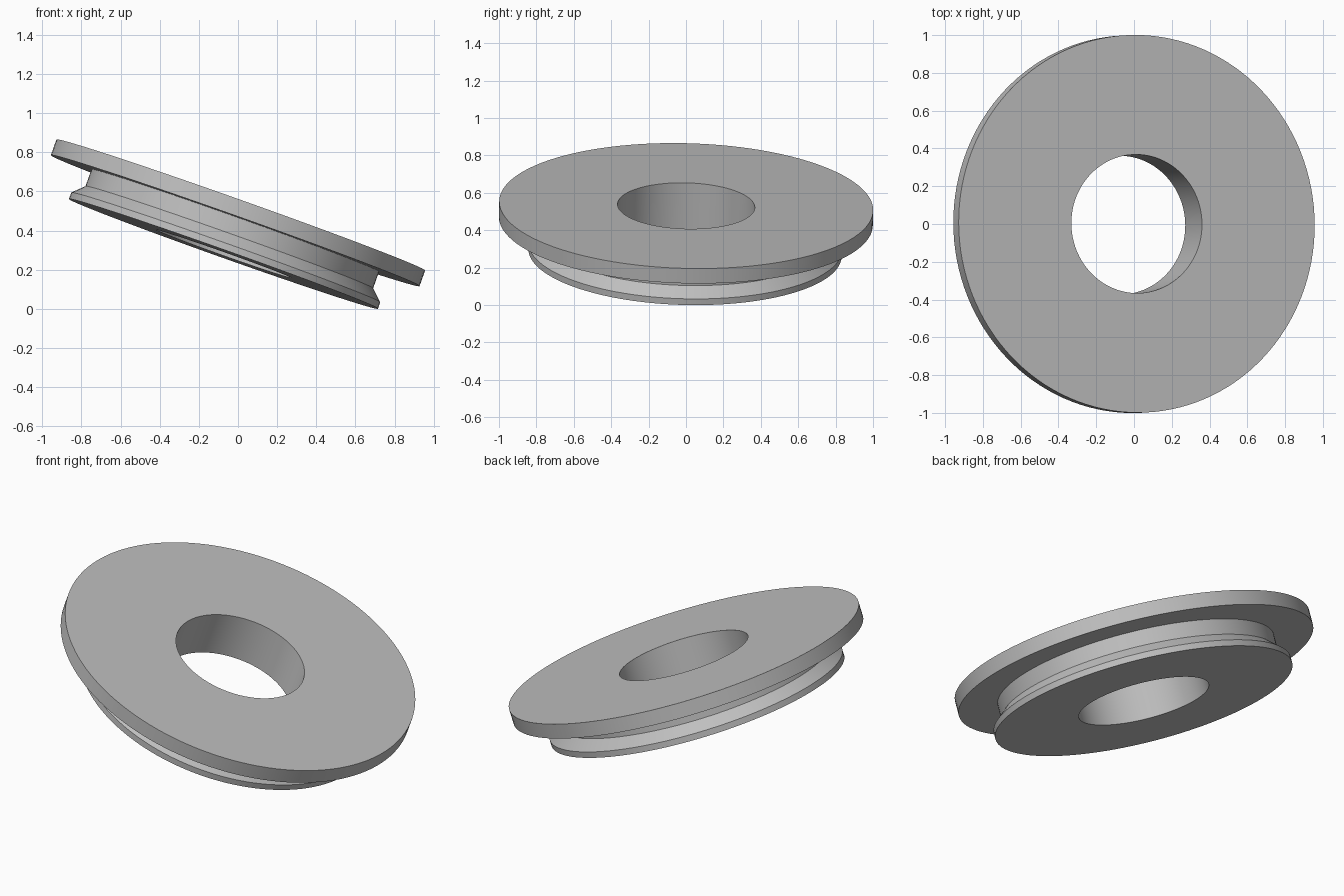
import bpy
import bmesh
import math
from mathutils import Vector, Matrix

cube = bpy.data.objects.get("Cube")
if cube:
    bpy.data.objects.remove(cube, do_unlink=True)

# Plain grey material
GREY = (0.52, 0.52, 0.52, 1.0)
grey = bpy.data.materials.new("plain grey")
grey.use_nodes = True
grey.diffuse_color = GREY
grey.node_tree.nodes["Principled BSDF"].inputs["Base Color"].default_value = GREY

# Lathe profile (radius, height along the axis): wide disc, neck, flared lip, bore
BORE = 0.367
PROFILE = [
    (BORE, 0), (1, 0), (1, -0.085),
    (0.78, -0.085), (0.78, -0.175),
    (0.838, -0.23), (0.838, -0.265), (BORE, -0.265),
]
SEGMENTS = 128

bm = bmesh.new()
verts = [bm.verts.new((r, 0, h)) for r, h in PROFILE]
edges = [bm.edges.new((v, verts[(i + 1) % len(verts)])) for i, v in enumerate(verts)]
bmesh.ops.spin(bm, geom=verts + edges, cent=(0, 0, 0), axis=(0, 0, 1),
               angle=math.tau, steps=SEGMENTS, use_duplicate=False)
bmesh.ops.remove_doubles(bm, verts=bm.verts, dist=0.0001)
bmesh.ops.recalc_face_normals(bm, faces=bm.faces)

# Lean the ring towards its left side and slightly back
lean, heading = math.radians(19.6), math.radians(4.2)
axis = Vector((math.sin(lean) * math.cos(heading),
               math.sin(lean) * math.sin(heading), math.cos(lean)))
tilt = Vector((0, 0, 1)).rotation_difference(axis).to_matrix().to_4x4()
bm.transform(tilt)

# Centre it and stand it on the ground
lows = [min(v.co[i] for v in bm.verts) for i in range(3)]
highs = [max(v.co[i] for v in bm.verts) for i in range(3)]
bm.transform(Matrix.Translation((-(lows[0] + highs[0]) / 2,
                                 -(lows[1] + highs[1]) / 2, -lows[2])))

mesh = bpy.data.meshes.new("flanged_ring")
bm.to_mesh(mesh)
bm.free()
mesh.materials.append(grey)
ring = bpy.data.objects.new("flanged_ring", mesh)
bpy.context.collection.objects.link(ring)

# Smooth round walls, crisp rims
bpy.ops.object.select_all(action="DESELECT")
ring.select_set(True)
bpy.context.view_layer.objects.active = ring
bpy.ops.object.shade_smooth_by_angle(angle=math.radians(30))
